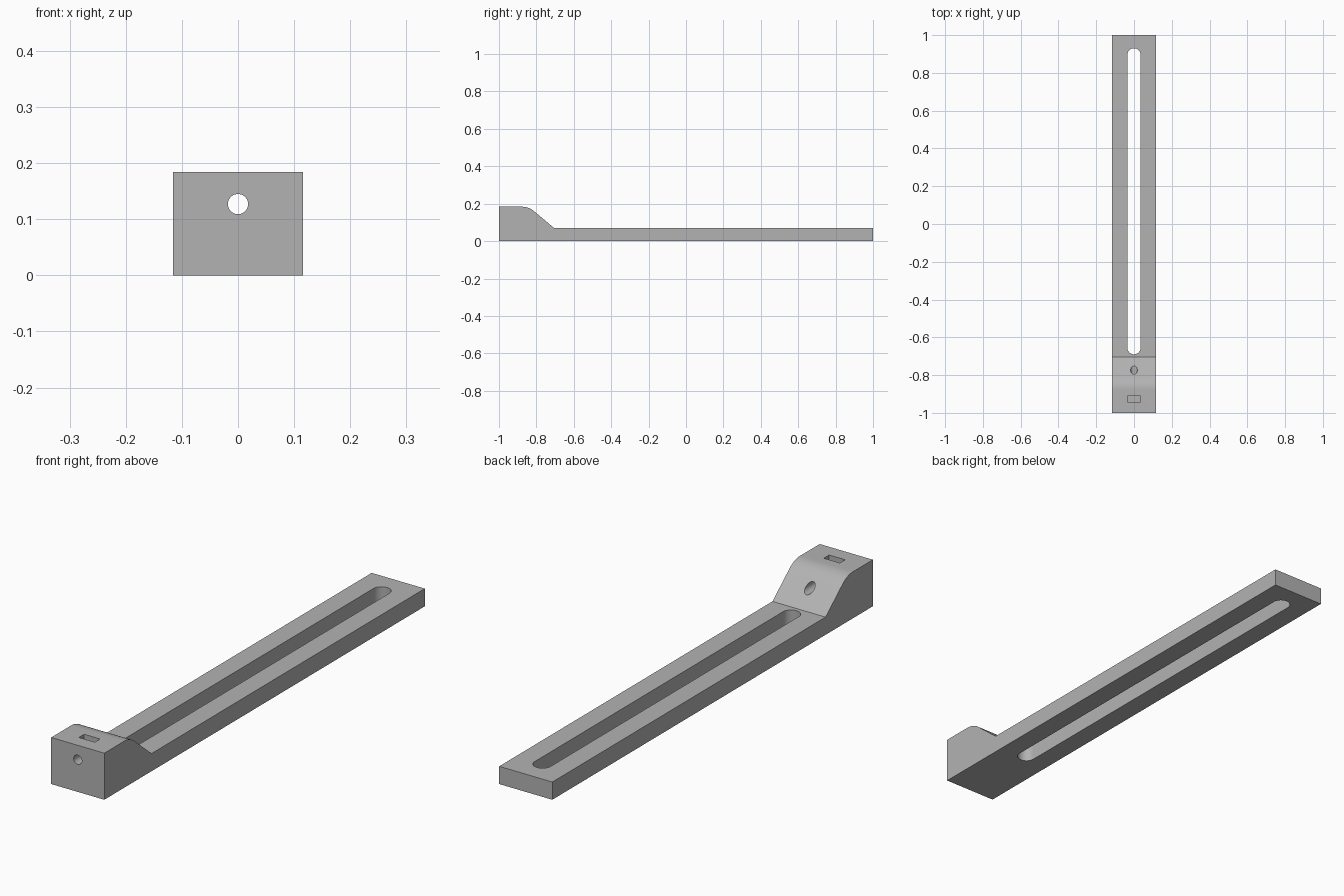
import bpy
import bmesh
from math import sin, cos, tan, pi, radians
from mathutils import Matrix, Vector

if "Cube" in bpy.data.objects:
    bpy.data.objects.remove(bpy.data.objects["Cube"], do_unlink=True)

HALF_W, BAR_H, HEAD_H = 0.116, 0.07, 0.184
HOLE_Z, HOLE_R = 0.127, 0.018
SLOT_R, SLOT_START, SLOT_END = 0.035, -0.69, 0.93

grey = bpy.data.materials.new("plain grey")
grey.use_nodes = True
grey.diffuse_color = (0.45, 0.45, 0.45, 1)
grey.node_tree.nodes["Principled BSDF"].inputs["Base Color"].default_value = (0.45, 0.45, 0.45, 1)


def prism(name, points, direction):
    """Extrude a closed outline along a direction into a solid."""
    bm = bmesh.new()
    face = bm.faces.new([bm.verts.new(p) for p in points])
    extruded = bmesh.ops.extrude_face_region(bm, geom=[face])["geom"]
    verts = [v for v in extruded if isinstance(v, bmesh.types.BMVert)]
    bmesh.ops.translate(bm, verts=verts, vec=Vector(direction))
    bmesh.ops.recalc_face_normals(bm, faces=bm.faces)
    mesh = bpy.data.meshes.new(name)
    bm.to_mesh(mesh)
    bm.free()
    mesh.materials.append(grey)
    obj = bpy.data.objects.new(name, mesh)
    bpy.context.collection.objects.link(obj)
    return obj


def arc(cx, cy, r, start, end, steps):
    angles = [start + (end - start) * i / steps for i in range(steps + 1)]
    return [(cx + r * cos(a), cy + r * sin(a)) for a in angles]


# Side profile: flat bar, ramp, rounded shoulder and head block
slope, round_r, ramp_y = radians(40), 0.1, -0.705
corner_y = ramp_y - (HEAD_H - BAR_H) / tan(slope)
shoulder = arc(corner_y - round_r * tan(slope / 2), HEAD_H - round_r, round_r,
               pi / 2 - slope, pi / 2, 12)
profile = [(-1, 0), (1, 0), (1, BAR_H), (ramp_y, BAR_H)] + shoulder + [(-1, HEAD_H)]
body = prism("slotted_bracket", [(-HALF_W, y, z) for y, z in profile], (2 * HALF_W, 0, 0))

# Long rounded slot through the bar
slot = (arc(0, SLOT_END - SLOT_R, SLOT_R, 0, pi, 20)
        + arc(0, SLOT_START + SLOT_R, SLOT_R, pi, 2 * pi, 20))
slot_cutter = prism("slot_cutter", [(x, y, -0.1) for x, y in slot], (0, 0, 0.5))

# Screw hole along the head
ring = arc(0, HOLE_Z, HOLE_R, 0, 2 * pi, 40)[:-1]
hole_cutter = prism("screw_hole_cutter", [(x, -1.1, z) for x, z in ring], (0, 0.6, 0))

# Nut pocket dropped in from the top of the head
pocket = [(-0.035, -0.943), (0.035, -0.943), (0.035, -0.91), (-0.035, -0.91)]
pocket_cutter = prism("nut_pocket_cutter", [(x, y, 0.09) for x, y in pocket], (0, 0, 0.2))

# Cut the openings and remove the cutters
cutters = [slot_cutter, hole_cutter, pocket_cutter]
for cutter in cutters:
    cutter.hide_render = True
    mod = body.modifiers.new(cutter.name, "BOOLEAN")
    mod.operation = "DIFFERENCE"
    mod.solver = "EXACT"
    mod.object = cutter
bpy.context.view_layer.objects.active = body
body.select_set(True)
for mod in list(body.modifiers):
    bpy.ops.object.modifier_apply(modifier=mod.name)
for cutter in cutters:
    bpy.data.objects.remove(cutter, do_unlink=True)

# Smooth the curved walls, keep the edges crisp
bpy.ops.object.shade_smooth_by_angle(angle=radians(25))
